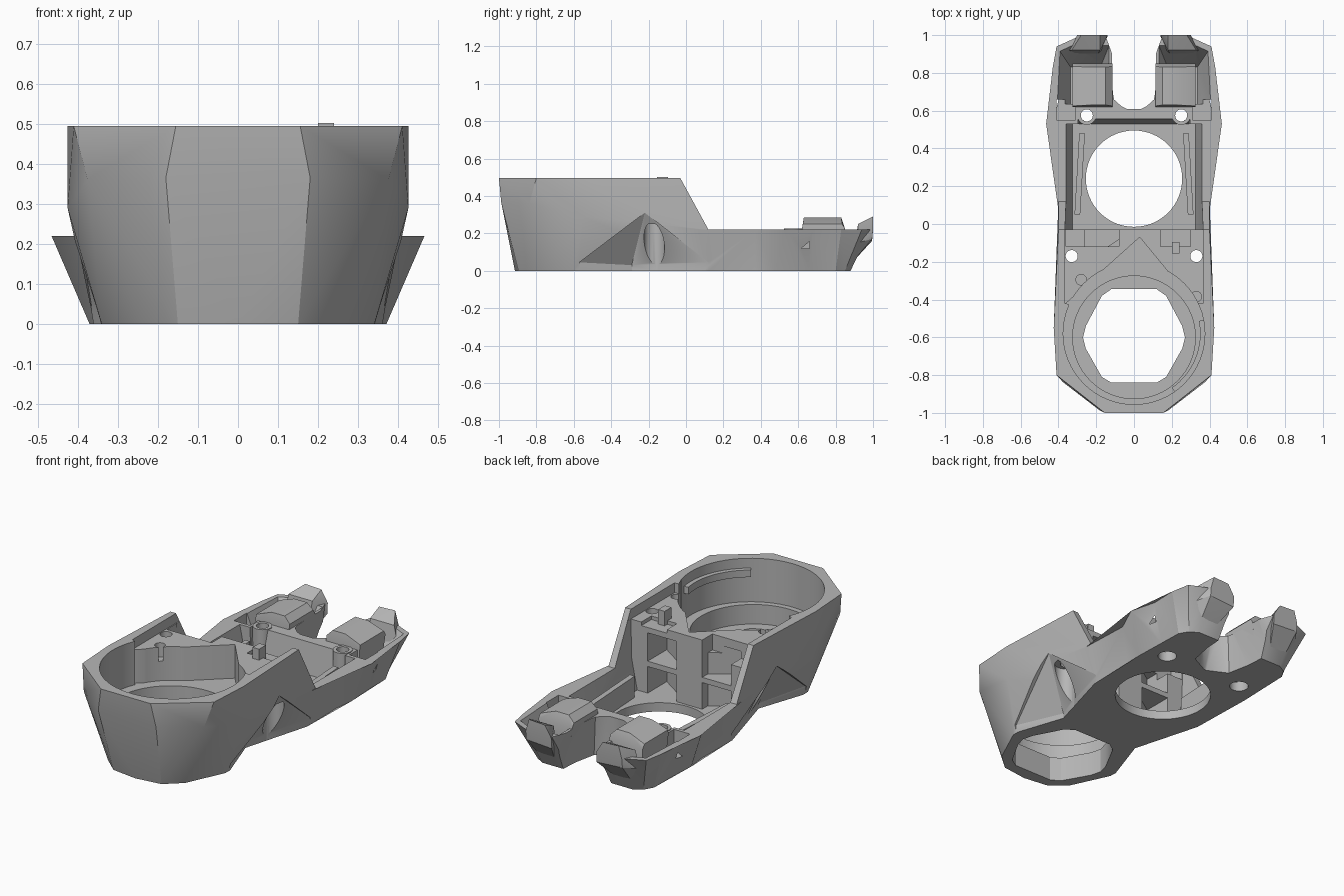
import bpy, bmesh, math

cube = bpy.data.objects.get("Cube")
if cube:
    bpy.data.objects.remove(cube)

grey = bpy.data.materials.new("plain grey")
grey.use_nodes = True
colour = (0.47, 0.47, 0.47, 1)
grey.diffuse_color = colour
bsdf = next(n for n in grey.node_tree.nodes if n.type == 'BSDF_PRINCIPLED')
bsdf.inputs["Base Color"].default_value = colour


def finish(name, bm):
    bmesh.ops.recalc_face_normals(bm, faces=bm.faces)
    mesh = bpy.data.meshes.new(name)
    bm.to_mesh(mesh)
    bm.free()
    mesh.materials.append(grey)
    obj = bpy.data.objects.new(name, mesh)
    bpy.context.collection.objects.link(obj)
    return obj


def hull(name, points, side=0):
    """Convex solid; side 0 mirrors the points across x, +1 / -1 puts them on one side."""
    bm = bmesh.new()
    for s in ((1, -1) if side == 0 else (side,)):
        for x, y, z in points:
            bm.verts.new((s * x, y, z))
    bmesh.ops.remove_doubles(bm, verts=bm.verts, dist=1e-5)
    bmesh.ops.convex_hull(bm, input=bm.verts)
    bmesh.ops.delete(bm, geom=[v for v in bm.verts if not v.link_faces], context='VERTS')
    bmesh.ops.dissolve_limit(bm, angle_limit=0.01, verts=bm.verts, edges=bm.edges)
    return finish(name, bm)


def prism(name, outline, z0, z1, side=0):
    return hull(name, [(x, y, z) for x, y in outline for z in (z0, z1)], side)


def box(name, x0, x1, y0, y1, z0, z1, side=1):
    return prism(name, [(x, y) for x in (x0, x1) for y in (y0, y1)], z0, z1, side)


def cylinder(name, x, y, r, z0, z1, n=64):
    turn = [2 * math.pi * i / n for i in range(n)]
    return prism(name, [(x + r * math.cos(a), y + r * math.sin(a)) for a in turn], z0, z1, 1)


def loft(name, low, high, z0, z1):
    """Solid between two matching half outlines, mirrored across x."""
    bm = bmesh.new()
    rings = []
    for half, z in ((low, z0), (high, z1)):
        full = half + [(-x, y) for x, y in reversed(half)]
        rings.append([bm.verts.new((x, y, z)) for x, y in full])
    for ring in rings:
        bm.faces.new(ring)
    n = len(rings[0])
    for i in range(n):
        j = (i + 1) % n
        bm.faces.new((rings[0][i], rings[0][j], rings[1][j], rings[1][i]))
    bmesh.ops.triangulate(bm, faces=bm.faces, ngon_method='EAR_CLIP')
    return finish(name, bm)


# Tall front pod with faceted corners and a sloped back edge
body = hull("shell_body", [
    (.155, -1, .495), (.41, -.8, .495), (.425, -.55, .495), (.40, -.03, .495),
    (.18, -.988, .365), (.375, -.838, .36), (.425, -.55, .29), (.40, .12, .22),
    (0, -.915, 0), (.15, -.895, 0), (.24, -.815, 0), (.34, -.6, 0), (.36, .12, 0)])

# Low rear body, flaring outwards towards the top
rear = loft("rear_body",
            [(.33, 0), (.36, .12), (.355, .37), (.37, .48), (.36, .66), (.36, .8),
             (.33, .85), (.28, .88), (.17, .88)],
            [(.39, 0), (.40, .12), (.39, .37), (.465, .53), (.425, .68), (.43, .83),
             (.41, .94), (.31, .985), (.15, .985)], 0, .22)

cutters = []
# Gap between the arms, narrower at the top and spread at the tips
cutters += [
    hull("arm_gap", [(0, .59, -.05), (.12, .65, -.05), (.15, .8, -.05), (.17, 1.1, -.05),
                     (.05, .615, .3), (.10, .66, .3), (.10, 1.1, .3)]),
    prism("arm_gap_spread", [(.09, .83), (.17, 1.05)], -.05, .5),
]
# Round front bay: wide upper bore, pointed back, stepped recess and window in the floor
cutters += [
    cylinder("upper_bore", 0, -.58, .375, .25, .7),
    prism("pointed_bay", [(.03, -.07), (.36, -.47), (-.36, -.42), (0, -.6)], .25, .7, 1),
    cylinder("lower_bore", 0, -.6, .325, .14, .7),
    prism("floor_window", [(.27, -.6), (.255, -.66), (.17, -.81), (.12, -.84),
                           (.12, -.345), (.17, -.38), (.255, -.54)], -.1, .3),
    box("deck_cut", -.365, .365, -.42, .1, .44, .7),
]
# Rear tray with a sloped back face, and its round opening
cutters += [
    hull("rear_tray", [(x, y, z) for x, z in ((.325, .05), (.36, .22), (.37, .7))
                       for y in (-.03, .53)]),
    hull("bar_slope", [(.29, .5, .05), (.29, .53, .05), (.3, .5, .3), (.3, .57, .3)]),
    cylinder("round_opening", 0, .24, .255, -.1, .3),
]
for s in (1, -1):
    # Waist facets, screw wells and holes, hollows below the deck, arm troughs
    hollow = [(.08, .02), (.08, -.08), (.26, -.2), (.26, .02)]
    cutters += [
        hull("waist_cut", [(x + dx, y, z) for dx in (0, .3) for x, y, z in
                           ((.41, -.22, .31), (.345, -.57, .045), (.365, .12, .045),
                            (.25, -.29, .03), (.25, -.29, -.05),
                            (.345, -.57, -.05), (.365, .12, -.05))], s),
        cylinder("side_well", s * .34, -.17, .055, -.1, .25, 32),
        cylinder("front_screw_hole", s * .33, -.17, .032, -.1, .7, 24),
        cylinder("rear_screw_hole", s * .25, .575, .032, -.1, .7, 24),
        cylinder("rear_screw_well", s * .25, .575, .05, -.1, .07, 32),
        prism("lower_hollow", hollow, .05, .20, s),
        prism("upper_hollow", hollow, .23, .39, s),
        hull("arm_trough", [(.17, .635, .05), (.335, .635, .05), (.17, .85, .05),
                            (.335, .83, .05), (.13, .635, .23), (.41, .635, .23),
                            (.13, .95, .23), (.33, .95, .23), (.395, .92, .23)], s),
        box("bar_slot", .31, .41, .55, .66, .12, .5, s),
    ]
# Pockets and blind holes in the deck
cutters += [
    box("right_deck_pocket", -.36, -.08, -.12, 0, .35, .7),
    box("left_deck_pocket", .14, .3, -.12, 0, .42, .7),
    cylinder("right_blind_hole", -.28, -.295, .028, .36, .7, 24),
    cylinder("left_blind_hole", .33, -.385, .028, .36, .7, 24),
]

# Join the two bodies, cut every recess and bake the result
for tool, mode in [(rear, 'UNION')] + [(c, 'DIFFERENCE') for c in cutters]:
    mod = body.modifiers.new(tool.name, 'BOOLEAN')
    mod.operation, mod.object, mod.solver = mode, tool, 'EXACT'
    tool.hide_render = True
graph = bpy.context.evaluated_depsgraph_get()
baked = bpy.data.meshes.new_from_object(body.evaluated_get(graph))
body.modifiers.clear()
body.data = baked
for tool in [rear] + cutters:
    bpy.data.objects.remove(tool)
parts = [body]

for s, label in ((1, "left"), (-1, "right")):
    # Bevelled block in each arm
    parts.append(hull(label + "_arm_block", [
        (x, y, z) for z, a, b, c, d in ((.045, .15, .31, .63, .83), (.225, .115, .325, .62, .85),
                                        (.25, .115, .325, .625, .835), (.285, .15, .23, .63, .83))
        for x in (a, b) for y in (c, d)], s))
    # Raised claw at the arm tip
    parts.append(hull(label + "_arm_tip", [
        (.2, .885, .04), (.29, .885, .04), (.17, .92, .15), (.35, .92, .15), (.14, .995, .16),
        (.30, .995, .17), (.14, 1, .22), (.30, 1, .22), (.18, 1, .285), (.28, 1, .29),
        (.18, .92, .25), (.33, .92, .25)], s))
    # Slim rib beside the round opening
    parts.append(hull(label + "_rib", [
        (x, y, z) for x, y in ((.285, .05), (.315, .05), (.26, .48), (.29, .48))
        for z in (.04, .17)], s))
    # Collar around the rear screw
    bm = bmesh.new()
    n = 32
    rings = [[bm.verts.new((s * .25 + r * math.cos(2 * math.pi * i / n),
                            .575 + r * math.sin(2 * math.pi * i / n), z)) for i in range(n)]
             for r, z in ((.05, .07), (.05, .225), (.032, .225), (.032, .07))]
    for k in range(4):
        for i in range(n):
            j, m = (i + 1) % n, (k + 1) % 4
            bm.faces.new((rings[k][i], rings[k][j], rings[m][j], rings[m][i]))
    parts.append(finish(label + "_screw_collar", bm))

# Curved lip inside the bay wall
bm = bmesh.new()
steps = 16
rows = []
for i in range(steps + 1):
    a = math.radians(-55 + 66 * i / steps)
    rows.append([bm.verts.new((r * math.cos(a), -.58 + r * math.sin(a), z))
                 for r, z in ((.35, .40), (.38, .40), (.38, .44), (.35, .44))])
for p, q in zip(rows, rows[1:]):
    for k in range(4):
        bm.faces.new((p[k], p[(k + 1) % 4], q[(k + 1) % 4], q[k]))
bm.faces.new(rows[0])
bm.faces.new(rows[-1])
parts.append(finish("bay_lip", bm))

# Small tab standing on the deck
parts.append(box("deck_tab", .2, .24, -.155, -.095, .41, .502))

bpy.ops.object.select_all(action='DESELECT')
for part in parts:
    part.select_set(True)
bpy.context.view_layer.objects.active = body
bpy.ops.object.shade_smooth_by_angle(angle=math.radians(28))
